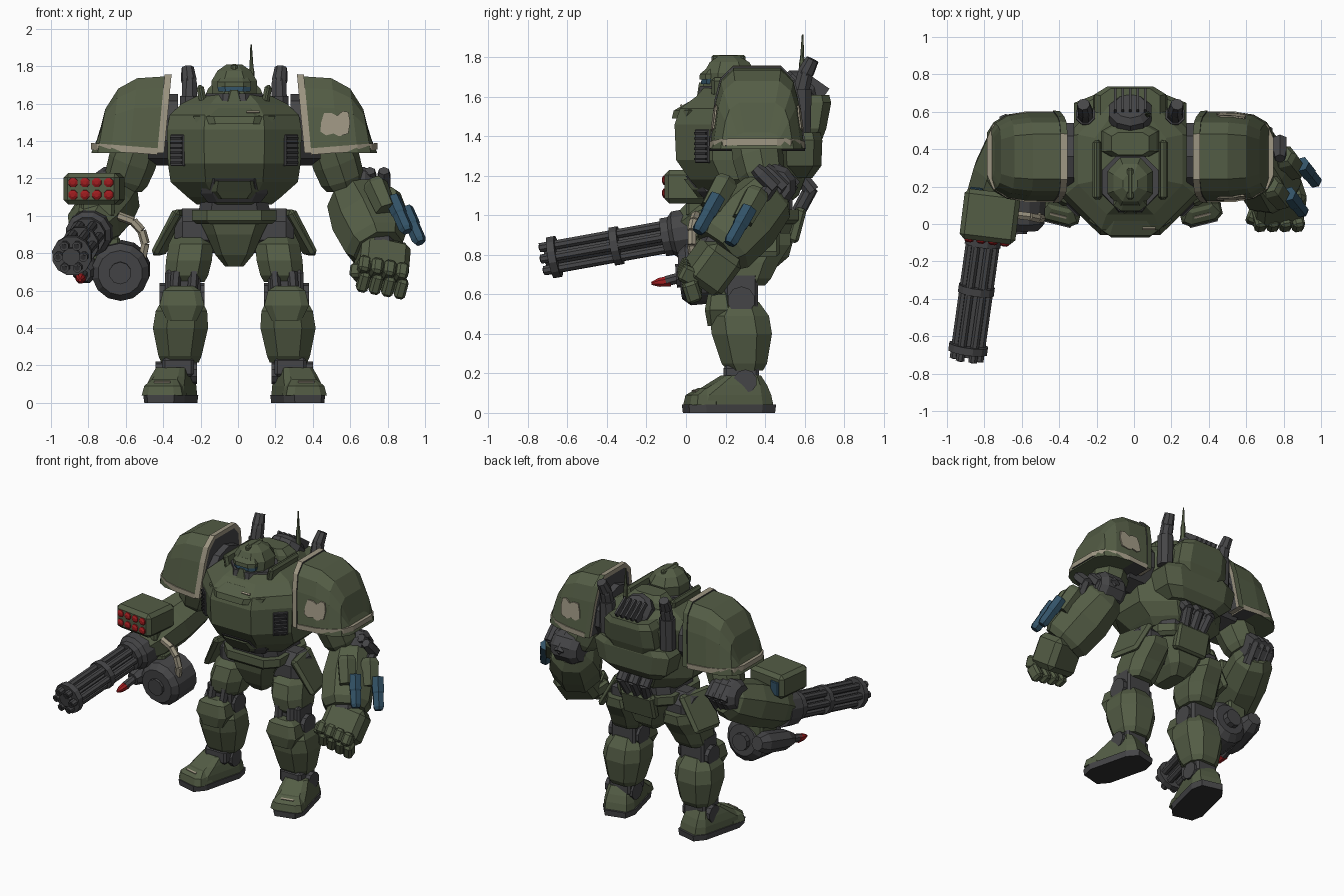
import bpy, bmesh, math
from mathutils import Vector, Matrix, Euler

if "Cube" in bpy.data.objects:
    bpy.data.objects.remove(bpy.data.objects["Cube"], do_unlink=True)
BODY_X = -0.02  # the body sits slightly off the origin
TOE_OUT = math.radians(14)

def material(name, rgb):
    m = bpy.data.materials.new(name)
    m.use_nodes = True
    m.diffuse_color = (*rgb, 1)
    m.node_tree.nodes["Principled BSDF"].inputs["Base Color"].default_value = (*rgb, 1)
    return m

GREEN = material("olive green", (0.088, 0.109, 0.06))
GREY = material("dark grey", (0.06, 0.06, 0.063))
BLACK = material("sole black", (0.028, 0.028, 0.03))
TAN = material("worn tan", (0.34, 0.305, 0.225))
RED = material("warhead red", (0.35, 0.012, 0.014))
BLUE = material("shell blue", (0.032, 0.085, 0.135))

def finish(name, bm, mats, rule=None):
    bmesh.ops.recalc_face_normals(bm, faces=bm.faces)
    if rule:
        for f in bm.faces:
            f.material_index = int(rule(f))
    mesh = bpy.data.meshes.new(name)
    bm.to_mesh(mesh)
    bm.free()
    for m in mats if isinstance(mats, tuple) else (mats,):
        mesh.materials.append(m)
    ob = bpy.data.objects.new(name, mesh)
    ob.location.x = BODY_X
    bpy.context.collection.objects.link(ob)

def skin(name, rings, mats, rule=None):
    """Bridge closed rings of points and cap both ends."""
    bm = bmesh.new()
    vs = [[bm.verts.new(p) for p in r] for r in rings]
    n = len(vs[0])
    for a, b in zip(vs, vs[1:]):
        for i in range(n):
            j = (i + 1) % n
            bm.faces.new((a[i], a[j], b[j], b[i]))
    bm.faces.new(vs[0])
    bm.faces.new(vs[-1])
    finish(name, bm, mats, rule)

def loft(name, rows, mats, s=1, cut=0.35, rule=None, place=Matrix()):
    """Stack chamfered rectangles; each row is z, x0, x1, y0, y1."""
    rings = []
    for z, x0, x1, y0, y1 in rows:
        cx, cy = (x1 - x0) / 2 * cut, (y1 - y0) / 2 * cut
        pts = ((x0 + cx, y0), (x1 - cx, y0), (x1, y0 + cy), (x1, y1 - cy),
               (x1 - cx, y1), (x0 + cx, y1), (x0, y1 - cy), (x0, y0 + cy))
        moved = [place @ Vector((x, y, z)) for x, y in pts]
        rings.append([(s * p.x, p.y, p.z) for p in moved])
    skin(name, rings, mats, rule)

def core(name, rows, mats, cut=0.35):
    """Loft symmetric about the body centre; each row is z, half width, y0, y1."""
    loft(name, [(z, -h, h, a, b) for z, h, a, b in rows], mats, cut=cut)

def limb(name, a, b, radii, mats, n=8):
    """Faceted tube from a to b; radii is a list of (position along, radius)."""
    a, b = Vector(a), Vector(b)
    q = (b - a).to_track_quat('Z', 'Y')
    ang = [2 * math.pi * (i + 0.5) / n for i in range(n)]
    skin(name, [[a.lerp(b, t) + q @ Vector((r * math.cos(k), r * math.sin(k), 0)) for k in ang]
                for t, r in radii], mats)

def tube(name, a, b, r, mats, n=8):
    limb(name, a, b, [(0, r), (1, r)], mats, n)

def block(name, c, size, mats, rot=(0, 0, 0), bevel=0.015, taper=1):
    bm = bmesh.new()
    bmesh.ops.create_cube(bm, size=1)
    for v in bm.verts:
        k = taper if v.co.z < 0 else 1
        v.co = Vector((v.co.x * size[0] * k, v.co.y * size[1] * k, v.co.z * size[2]))
    if bevel:
        bmesh.ops.bevel(bm, geom=bm.edges[:], offset=bevel, segments=1, affect='EDGES')
    r = Euler([math.radians(d) for d in rot]).to_matrix().to_4x4()
    bm.transform(Matrix.Translation(c) @ r)
    finish(name, bm, mats)

# Torso
core("chest", [(1.06, .2, .14, .52), (1.1, .25, .09, .57), (1.18, .34, .02, .6), (1.28, .355, -.05, .62),
               (1.46, .36, -.058, .65), (1.54, .345, -.03, .66), (1.6, .28, .05, .64), (1.645, .19, .09, .6)], GREEN, cut=.55)
core("chest_brow", [(1.49, .2, -.072, .2), (1.53, .22, -.062, .25), (1.575, .17, .015, .3)], GREEN, cut=.5)
core("belly_frame", [(1.07, .14, .1, .3), (1.12, .18, .06, .3), (1.2, .16, -.004, .3)], GREY)
core("belly_plate", [(1.09, .1, .06, .3), (1.13, .145, .03, .3), (1.185, .13, -.012, .3)], GREEN)
core("waist", [(.94, .17, .18, .52), (1.03, .19, .15, .54), (1.12, .17, .13, .54)], GREY)
core("belt", [(.955, .2, .13, .55), (.975, .225, .11, .57), (1.03, .225, .11, .57)], GREEN)
core("groin_plate", [(.73, .05, .25, .45), (.79, .1, .2, .52), (.9, .15, .15, .55), (.96, .18, .14, .55)], GREEN)
block("rear_skirt", (0, .56, .95), (.26, .06, .18), GREEN, (-15, 0, 0))
block("chest_wear", (.1, -.025, 1.556), (.07, .01, .012), TAN, (-50, 0, 0), 0)

# Back armour, power pack and waist hoses
core("back_plate", [(1.19, .2, .45, .64), (1.25, .27, .45, .685), (1.38, .3, .45, .69), (1.42, .26, .45, .68)], GREEN)
core("power_pack", [(1.36, .16, .5, .68), (1.44, .2, .5, .71), (1.57, .19, .5, .735), (1.61, .16, .5, .725)], GREEN)
core("neck_guard", [(1.58, .18, .36, .54), (1.68, .14, .36, .52), (1.72, .1, .37, .49)], GREEN)
limb("engine_intake", (0, .52, 1.56), (0, .63, 1.67), [(0, .12), (.8, .12), (1, .09)], GREY, 10)
for i in range(5):
    block(f"engine_fin_{i}", (-.08 + .04 * i, .64, 1.64), (.014, .14, .1), GREY, (-35, 0, 0), 0)
for i in (-1, 0, 1):
    tube(f"waist_hose_upper_{i}", (.09 * i, .56, 1.22), (.09 * i, .64, 1.12), .04, GREY)
    tube(f"waist_hose_lower_{i}", (.09 * i, .635, 1.14), (.07 * i, .57, 1.02), .036, GREY)
limb("antenna", (.095, .585, 1.62), (.09, .59, 1.915), [(0, .018), (.5, .016), (.6, .011), (1, .004)], GREEN, 6)

# Head
core("neck_seal", [(1.56, .16, .05, .38), (1.655, .15, .07, .38)], GREY, cut=.6)
core("helmet", [(1.56, .06, .1, .3), (1.61, .1, .075, .33), (1.655, .118, .085, .35), (1.72, .122, .09, .355),
                (1.775, .09, .12, .32), (1.81, .04, .17, .26)], GREEN, cut=.55)
core("visor", [(1.664, .085, .076, .2), (1.69, .09, .078, .2)], BLUE, cut=.45)
core("helmet_brow", [(1.688, .088, .068, .2), (1.715, .09, .07, .2), (1.74, .07, .1, .2)], GREEN, cut=.45)
core("respirator", [(1.565, .035, .08, .2), (1.6, .055, .055, .2), (1.672, .025, .066, .2)], GREEN)
block("helmet_crest", (0, .215, 1.79), (.035, .17, .045), GREEN, bevel=.01)

arch = [(-1, 0), (-.87, .6), (-.76, .85), (-.5, 1), (.5, 1), (.76, .85), (.87, .6), (1, 0)]
hem = [(.41, -.242), (.56, -.242), (.66, -.22), (.735, -.17), (.765, -.1)]
hem += [(x, -y) for x, y in reversed(hem)]
pivot = Matrix.Translation((.34, .215, 0))
foot = pivot @ Matrix.Rotation(TOE_OUT, 4, 'Z') @ pivot.inverted()
for s, side in ((1, "left"), (-1, "right")):
    def P(x, y, z):
        return (s * x, y, z)

    def arch_ring(x, w, top):
        return [P(x + .04 * (1 - v), .36 + u * w, 1.335 + v * (top - 1.335)) for u, v in arch]
    # Chest vents, collar and exhaust stacks
    block(side + "_vent", P(.298, .088, 1.35), (.1, .03, .17), GREY, (0, 0, 45 * s), .005)
    for i in range(6):
        block(f"{side}_vent_slat_{i}", P(.304, .08, 1.285 + .026 * i), (.085, .03, .012), BLACK, (0, 0, 45 * s), 0)
    block(side + "_collar_wing", P(.175, .29, 1.65), (.04, .32, .1), GREEN, (0, 12 * s, 0))
    tube(side + "_stack_base", P(.24, .58, 1.42), P(.24, .585, 1.64), .055, GREY)
    limb(side + "_exhaust_stack", P(.24, .57, 1.58), P(.24, .61, 1.74), [(0, .045), (.8, .043), (1, .035)], GREY)
    limb(side + "_stack_tip", P(.24, .595, 1.7), P(.25, .64, 1.79), [(0, .035), (.3, .042), (1, .034)], GREY)
    # Shoulder: the collar rim is tan in front and on its inner edge
    tube(side + "_shoulder_joint", P(.3, .36, 1.46), P(.46, .36, 1.46), .19, GREY, 10)
    skin(side + "_pauldron", [arch_ring(*r) for r in ((.37, .24, 1.745), (.52, .24, 1.735), (.62, .225, 1.68),
                                                      (.69, .185, 1.57), (.725, .13, 1.42))], GREEN)
    skin(side + "_pauldron_collar", [arch_ring(*r) for r in ((.338, .215, 1.725), (.335, .243, 1.757), (.372, .247, 1.754))],
         (TAN, GREY, GREEN), lambda f: 1 if len(f.verts) > 4 else 2 * (f.normal.y > .5))
    skin(side + "_pauldron_hem", [[P(x, .36 + y, z + .08 * (x - .4)) for x, y in hem] for z in (1.325, 1.36)],
         (TAN, GREY), lambda f: f.normal.z < -.5)
    # Upper arm and elbow; the left pistons sit further out
    limb(side + "_upper_arm", P(.5, .34, 1.42), P(.59, .39, 1.16), [(0, .12), (.5, .13), (.85, .12), (1, .1)], GREEN)
    limb(side + "_elbow", P(.53, .45, 1.15), P(.74, .45, 1.15), [(0, .08), (.2, .11), (.8, .11), (1, .08)], GREY, 10)
    for i in range(3):
        x, y = (.65 + .075 * i, .45 - .05 * i) if s > 0 else (.565 + .05 * i, .46)
        limb(f"{side}_elbow_piston_{i}", P(x, y, 1.24), P(x, y + .1, 1.14), [(0, .03), (.3, .04), (1, .04)], GREY, 6)
        tube(f"{side}_elbow_rod_{i}", P(x, y + .09, 1.16), P(x, y, 1.03), .033, GREY, 6)
    # Hip and thigh
    limb(side + "_hip_joint", P(.1, .36, .92), P(.32, .36, .92), [(0, .13), (.8, .13), (1, .09)], GREY)
    block(side + "_hip_plate", P(.345, .35, .91), (.05, .28, .28), GREEN, (0, -30 * s, 12 * s), .02, .8)
    loft(side + "_thigh", [(.645, .16, .36, .2, .4), (.68, .14, .37, .17, .43), (.76, .12, .365, .16, .47),
                           (.85, .11, .35, .19, .53), (.91, .14, .32, .28, .53)], GREEN, s, .5)
    # Knee and shin
    tube(side + "_knee_joint", P(.16, .28, .57), P(.4, .28, .57), .07, GREY, 10)
    block(side + "_knee_link", P(.275, .28, .61), (.19, .17, .2), GREY)
    for i, x in enumerate((.225, .32)):
        tube(f"{side}_knee_rod_{i}", P(x, .17, .58), P(x - .01, .19, .7), .028, GREY, 6)
    loft(side + "_knee_pad", [(.44, .2, .36, .11, .22), (.52, .16, .4, .095, .24), (.6, .18, .38, .11, .22),
                              (.625, .22, .34, .14, .2)], GREEN, s)
    loft(side + "_shin", [(.215, .19, .39, .21, .39), (.25, .175, .405, .18, .41), (.4, .14, .435, .13, .435),
                          (.49, .145, .42, .12, .42), (.56, .18, .38, .18, .37)], GREEN, s, .5)
    # Ankle and foot, toes turned out
    tube(side + "_ankle", P(.2, .3, .16), P(.42, .3, .16), .06, GREY, 10)
    block(side + "_ankle_link", P(.3, .28, .19), (.17, .18, .1), GREY)
    loft(side + "_sole", [(0, .23, .45, -.005, .44), (.042, .225, .455, -.01, .445)], (GREY, BLACK), s, .35,
         lambda f: f.normal.z < -.5, foot)
    loft(side + "_boot", [(.04, .232, .448, .01, .43), (.09, .235, .445, .03, .42), (.14, .245, .435, .11, .4),
                          (.19, .26, .42, .19, .37)], GREEN, s, .3, None, foot)
    loft(side + "_toe_cap", [(.04, .228, .452, -.003, .15), (.09, .24, .44, .007, .15), (.125, .27, .41, .065, .15)],
         GREEN, s, .35, None, foot)
    block(side + "_boot_wear", P(.385, .045, .112), (.09, .012, .008), TAN, (28, 0, math.degrees(TOE_OUT) * s), 0)

# Painted mark on both faces of the left pauldron
mark = [(.46, 1.45), (.49, 1.43), (.53, 1.44), (.56, 1.425), (.61, 1.44), (.62, 1.5), (.61, 1.555), (.58, 1.56),
        (.55, 1.535), (.52, 1.55), (.48, 1.55), (.465, 1.5)]
for sign, label in ((-1, "front"), (1, "back")):
    skin("shoulder_mark_" + label, [[(x, .36 + sign * (.24 * (1 - .217 * (z - 1.335) / .4) + d - max(0, x - .54) * .12), z)
                                     for x, z in mark] for d in (-.001, .008)], TAN)

# Left forearm, fist and shells
limb("left_forearm", (.62, .45, 1.13), (.77, .16, .82), [(0, .1), (.12, .15), (.5, .18), (.9, .17), (1, .14)], GREEN)
limb("left_wrist", (.76, .18, .84), (.78, .12, .74), [(0, .11), (1, .1)], GREY)
block("left_palm", (.79, .13, .745), (.27, .21, .23), GREEN, (-35, 12, 10), .035)
for i in range(4):
    x, z = .69 + .067 * i, .70 - .012 * i
    block(f"left_knuckle_{i}", (x, .02, z + .03), (.064, .11, .09), GREEN, (-25, 12, 10))
    block(f"left_finger_{i}", (x, .03, z - .05), (.06, .08, .11), GREEN, (20, 12, 10))
block("left_thumb", (.67, .07, .69), (.07, .15, .08), GREEN, (-20, 0, -20))
for i, c in enumerate(((.885, .11, 1.005), (.955, .27, .945))):
    c, d = Vector(c), Vector((.04, -.05, -.09))
    limb(f"left_shell_{i}", c - d, c + d, [(0, .044), (.45, .044), (.5, .039), (.9, .039), (1, .028)], BLUE, 6)
    h = c - Vector((.06, 0, 0))
    limb(f"left_shell_holder_{i}", h - d * 2, h - d * .3, [(0, .05), (.15, .068), (1, .06)], GREEN, 6)

# Right forearm and rotary gun
limb("right_forearm", (-.62, .48, 1.12), (-.775, .02, .92), [(0, .1), (.1, .14), (.45, .16), (.85, .15), (1, .12)], GREEN)
muzzle, breech = Vector((-.875, -.725, .778)), Vector((-.765, .06, .92))
limb("gun_housing", breech, muzzle, [(0, .125), (.14, .125), (.17, .1), (.22, .1)], GREY, 12)
tube("gun_core", breech, muzzle.lerp(breech, .02), .05, GREY)
aim = (muzzle - breech).to_track_quat('Z', 'Y')
for i in range(6):
    k = math.tau * i / 6
    off = aim @ Vector((math.cos(k), math.sin(k), 0)) * .068
    tube(f"gun_barrel_{i}", breech + off, muzzle + off, .025, GREY)
    tube(f"gun_bore_{i}", muzzle + off, muzzle + off + (muzzle - breech) * .005, .015, BLACK, 6)
for i, (a, b, r) in enumerate(((.5, .55, .1), (.9, .95, .108))):
    tube(f"gun_clamp_{i}", breech.lerp(muzzle, a), breech.lerp(muzzle, b), r, GREY, 12)

# Ammunition drum, feed belt and the rocket under the gun
limb("ammo_drum", (-.6, .24, .72), (-.61, -.03, .695), [(0, .11), (.15, .155), (.85, .155), (1, .12)], GREY, 14)
tube("drum_hub", (-.605, .28, .72), (-.61, -.05, .693), .06, GREY, 10)
block("drum_bracket", (-.68, .14, .82), (.14, .18, .14), GREEN)
belt = [(-.62, .05, 1.0), (-.54, .04, .97), (-.495, .03, .92), (-.475, .03, .85), (-.49, .04, .78), (-.54, .05, .72)]
for i, (a, b) in enumerate(zip(belt, belt[1:])):
    tube(f"feed_belt_{i}", a, b, .024, TAN, 6)
limb("rocket_tube", (-.76, .3, .76), (-.81, -.02, .69), [(0, .05), (.2, .075), (.8, .07), (1, .045)], GREY)
tube("rocket_body", (-.81, -.01, .69), (-.82, -.1, .667), .028, GREY)
limb("rocket_tip", (-.82, -.08, .668), (-.825, -.175, .655), [(0, .03), (.6, .024), (1, .008)], RED)

# Missile box on the right forearm
box_c, turn = Vector((-.75, .04, 1.145)), Matrix.Rotation(math.radians(-7), 3, 'Z')
block("missile_box", box_c, (.3, .27, .17), GREEN, (0, 0, -7), .025)
block("missile_box_mount", (-.73, .1, 1.04), (.18, .2, .1), GREEN)
block("spare_shell_plate", box_c + turn @ Vector((-.09, .136, -.01)), (.07, .02, .1), BLUE, (0, 0, -7), .005)
for i in range(8):
    x, z = -.096 + .064 * (i % 4), -.033 + .066 * (i // 4)
    limb(f"missile_{i}", box_c + turn @ Vector((x, -.13, z)), box_c + turn @ Vector((x, -.15, z)),
         [(0, .028), (.6, .026), (1, .012)], RED)
